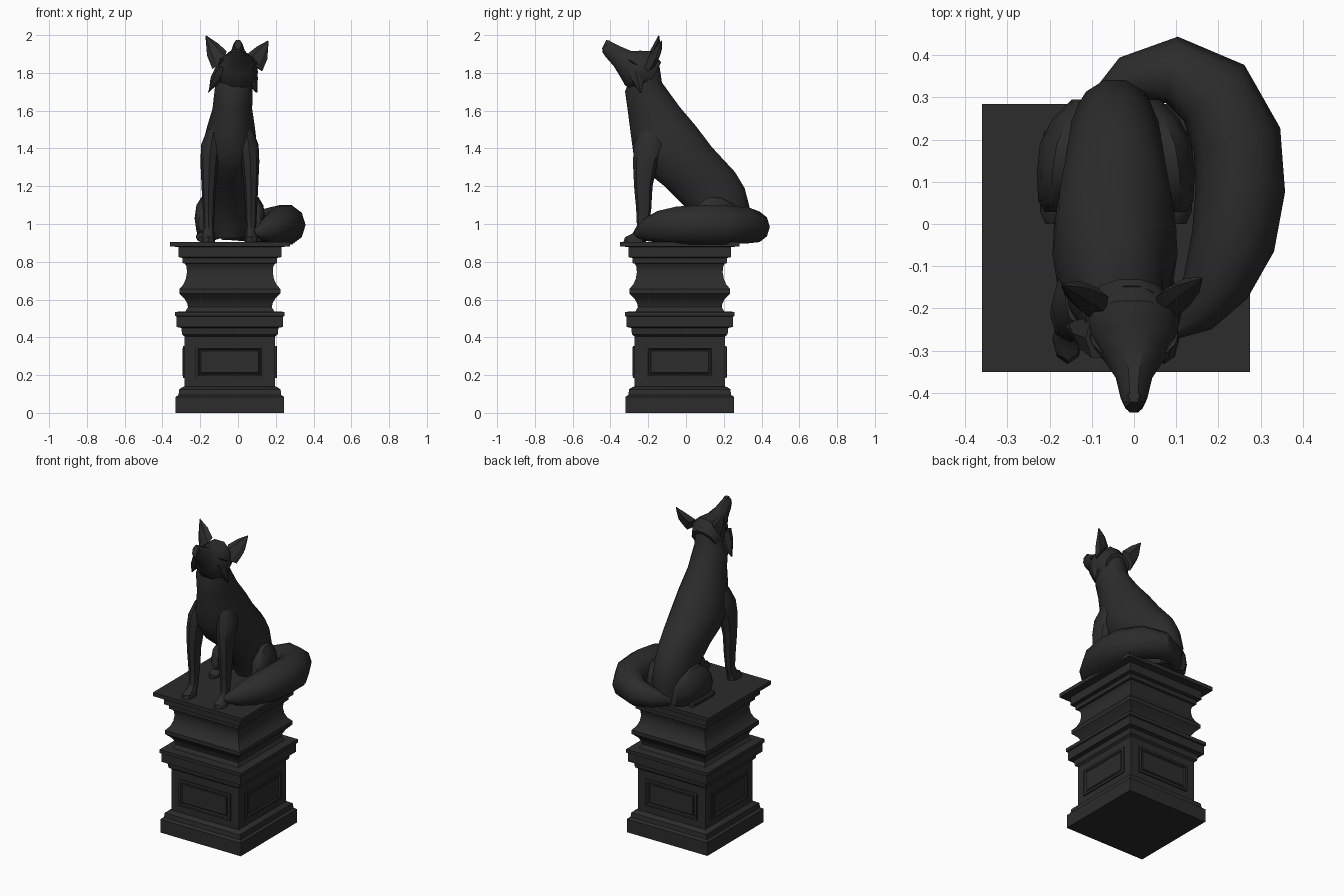
import bpy, bmesh, math
from mathutils import Vector as V

CX, CY = -0.043, -0.033          # plinth centre
dark = bpy.data.materials.new("dark_bronze")
dark.diffuse_color = (0.025, 0.025, 0.025, 1)


def loft(name, rings, n=10, rect=False, angle=40):
    """Skin rings of (centre, half axis u, half axis v) and cap both ends."""
    bm = bmesh.new()
    k, ph = (math.sqrt(2), math.pi / 4) if rect else (1, 0)
    loops = []
    for c, u, v in rings:
        loops.append([bm.verts.new(V(c) + V(u) * k * math.cos(ph + i * math.tau / n)
                                   + V(v) * k * math.sin(ph + i * math.tau / n)) for i in range(n)])
    for a, b in zip(loops, loops[1:]):
        for i in range(n):
            j = (i + 1) % n
            bm.faces.new((a[i], a[j], b[j], b[i]))
    bm.faces.new(loops[0][::-1])
    bm.faces.new(loops[-1])
    bmesh.ops.recalc_face_normals(bm, faces=bm.faces)
    me = bpy.data.meshes.new(name)
    bm.to_mesh(me)
    bm.free()
    me.materials.append(dark)
    ob = bpy.data.objects.new(name, me)
    bpy.context.collection.objects.link(ob)
    bpy.ops.object.select_all(action='DESELECT')
    ob.select_set(True)
    bpy.context.view_layer.objects.active = ob
    bpy.ops.object.shade_smooth_by_angle(angle=math.radians(angle))
    return ob


def section(yf, zf, yb, zb, cx, hw):
    """Body ring spanning a front point and a back point, with half width."""
    return ((cx, (yf + yb) / 2, (zf + zb) / 2), (hw, 0, 0), (0, (yb - yf) / 2, (zb - zf) / 2))


# Plinth: square moulded profile (half width, height)
profile = [(.287, 0), (.287, .085), (.272, .095), (.268, .125), (.25, .137), (.24, .14), (.24, .405),
           (.253, .415), (.257, .45), (.282, .455), (.282, .51), (.29, .513), (.29, .535),
           (.235, .537), (.222, .56), (.226, .58), (.24, .605), (.267, .632), (.267, .656),
           (.246, .68), (.233, .71), (.227, .745), (.23, .775), (.238, .79), (.25, .793), (.25, .82),
           (.272, .825), (.272, .878), (.3175, .882), (.3175, .906)]
loft("plinth", [((CX, CY, z), (h, 0, 0), (0, h, 0)) for h, z in profile], 4, True, 25)

# Framed panels on the four plinth sides
for i in range(4):
    a = i * math.pi / 2
    out, side = V((math.sin(a), -math.cos(a), 0)), V((math.cos(a), math.sin(a), 0))
    frame = [(.183, .085, -.01), (.183, .085, .008), (.168, .071, .01), (.162, .066, .002),
             (.156, .061, .002), (.152, .057, .006)]
    loft("plinth_panel", [(V((CX, CY, .27)) + out * (.24 + d), side * w, V((0, 0, h)))
                          for w, h, d in frame], 4, True, 25)

# Torso and neck
loft("torso", [section(*r) for r in [
    (-.29, 1.80, -.145, 1.88, -.005, .08),
    (-.325, 1.70, -.125, 1.75, -.022, .10),
    (-.312, 1.60, -.03, 1.62, -.03, .105),
    (-.30, 1.50, .06, 1.515, -.038, .128),
    (-.285, 1.38, .14, 1.41, -.045, .148),
    (-.22, 1.28, .205, 1.34, -.045, .145),
    (-.12, 1.20, .265, 1.275, -.045, .13),
    (-.01, 1.09, .315, 1.19, -.045, .118),
    (.06, 1.0, .345, 1.07, -.045, .11),
    (.09, .925, .32, .93, -.045, .085)]], 14)

# Head and muzzle
loft("head", [section(*r) for r in [
    (-.445, 1.912, -.415, 1.975, 0, .024),
    (-.428, 1.885, -.395, 1.966, 0, .032),
    (-.385, 1.835, -.345, 1.942, 0, .043),
    (-.352, 1.78, -.29, 1.92, 0, .072),
    (-.325, 1.73, -.24, 1.922, -.002, .102),
    (-.27, 1.69, -.18, 1.922, -.005, .112),
    (-.20, 1.72, -.13, 1.86, -.01, .085)]], 10)
loft("nose", [section(-.449, 1.922, -.420, 1.978, 0, .02),
              section(-.432, 1.917, -.400, 1.974, 0, .028)], 6)

for s in (-1, 1):
    tag = "left" if s < 0 else "right"

    # Ears: flattened, pointed
    tip = V((-.17, -.145, 1.995)) if s < 0 else V((.16, -.13, 1.968))
    base = V((-.004 + s * .094, -.185, 1.868 if s < 0 else 1.855))
    u, v = V((s * .038, -.012, -.047)), V((s * .012, .034, .006))
    loft("ear_" + tag, [(base, u, v), (base.lerp(tip, .45) + V((s * .006, .006, 0)), u * .72, v * .75),
                        (tip, u * .06, v * .1)], 6, angle=30)

    # Cheek ruffs
    loft("cheek_ruff_" + tag, [((-.01 + s * .075, -.27, 1.83), (s * .03, 0, .01), (0, .055, 0)),
                               ((-.02 + s * .095, -.26, 1.765), (s * .03, 0, .01), (0, .04, -.01)),
                               ((-.03 + s * .128, -.24, 1.695), (.004, 0, 0), (0, .005, 0))], 6, angle=30)

    # Closed eyelids
    loft("eyelid_" + tag, [((s * .075, -.305, 1.872), (.003, 0, 0), (0, 0, .003)),
                           ((s * .092, -.285, 1.858), (.009, 0, 0), (0, 0, .007)),
                           ((s * .103, -.262, 1.845), (.003, 0, 0), (0, 0, .003))], 6)

    # Front legs with paws: (side offset, y, z, half x, half y)
    loft("front_leg_" + tag, [((CX + s * x, y, z), (rx, 0, 0), (0, ry, 0)) for x, y, z, rx, ry in [
        (.085, -.18, 1.50, .035, .06), (.10, -.19, 1.42, .052, .085), (.108, -.215, 1.33, .048, .066),
        (.112, -.226, 1.2, .038, .049), (.112, -.224, 1.08, .032, .040), (.112, -.228, .99, .027, .032),
        (.112, -.245, .95, .030, .038), (.114, -.268, .93, .035, .055), (.114, -.272, .904, .036, .06)]], 8)

    # Haunches, lofted from knee to rump: (side offset, y, z, half x, half z)
    loft("haunch_" + tag, [((CX + s * x, y, z), (rx, 0, 0), (0, 0, rz)) for x, y, z, rx, rz in [
        (.142, .028, 1.005, .026, .045), (.142, .055, 1.015, .042, .085), (.135, .12, 1.03, .052, .118),
        (.122, .19, 1.025, .058, .118), (.095, .25, 1.01, .055, .1), (.065, .295, .99, .04, .07)]], 10)

    # Rear feet
    loft("rear_foot_" + tag, [((CX + s * .145, y, z), (rx, 0, 0), (0, 0, rz)) for y, z, rx, rz in [
        (.0, .92, .022, .015), (.03, .93, .035, .027), (.12, .935, .035, .033), (.22, .93, .025, .025)]], 8)

# Tail curling round the right side: (x, y, z, half width, half height)
path = [(-.08, .28, .955, .035, .04), (-.01, .345, .97, .055, .06), (.09, .365, .985, .08, .085),
        (.19, .31, .993, .098, .1), (.244, .20, .995, .106, .108), (.252, .08, .995, .106, .11),
        (.235, -.04, .993, .1, .105), (.195, -.14, .985, .082, .088), (.145, -.215, .97, .052, .06),
        (.085, -.265, .95, .012, .018)]
rings = []
for i, (x, y, z, w, h) in enumerate(path):
    a, b = path[max(i - 1, 0)], path[min(i + 1, len(path) - 1)]
    d = V((b[0] - a[0], b[1] - a[1], 0)).normalized()
    rings.append(((x, y, z), V((d.y, -d.x, 0)) * -w, (0, 0, h)))
loft("tail", rings, 10)
